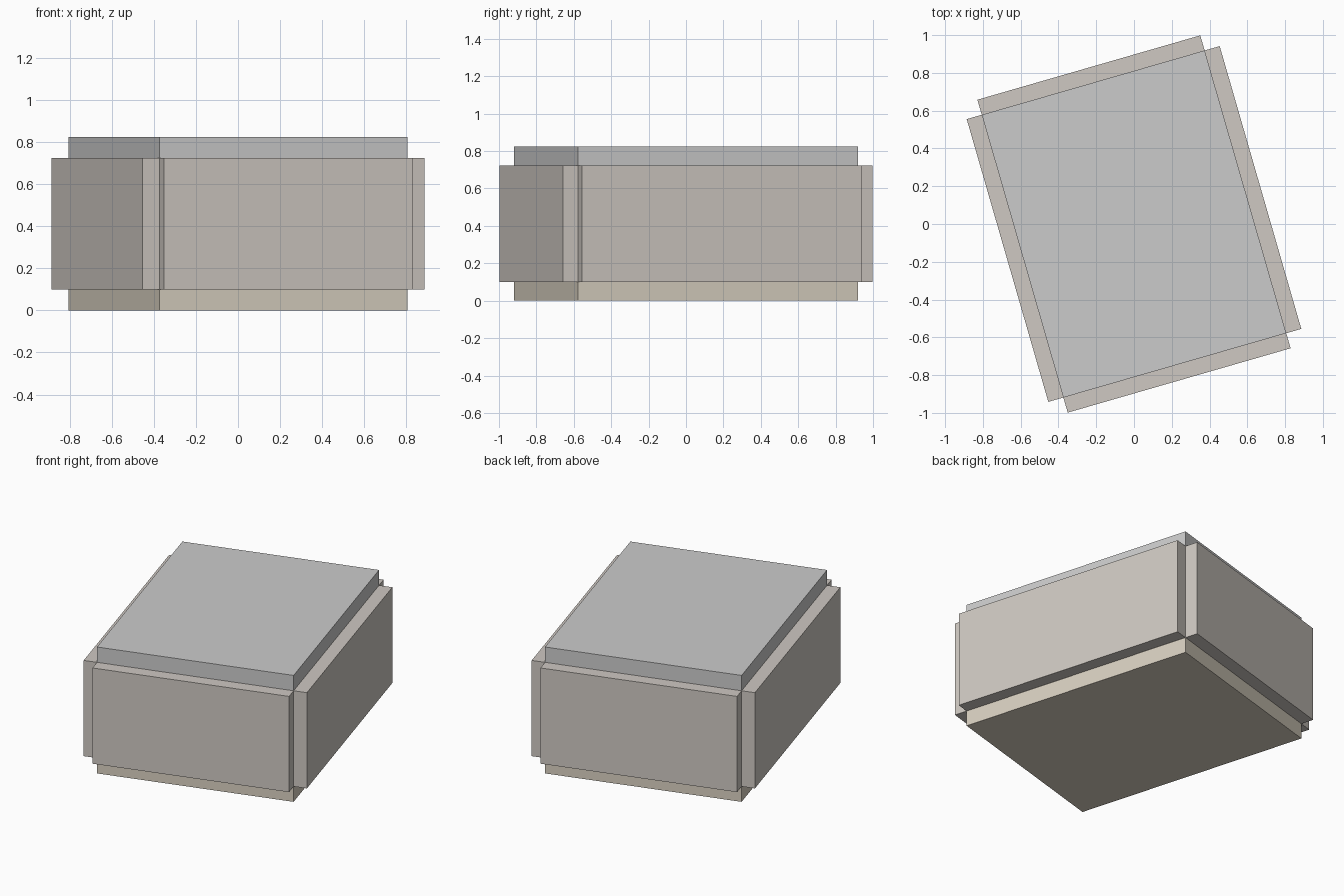
import bpy
from math import radians
from mathutils import Matrix

if "Cube" in bpy.data.objects:
    bpy.data.objects.remove(bpy.data.objects["Cube"])

HX, HY = 0.614, 0.779      # half size of the room inside
T = 0.083                  # wall thickness
Z0, Z1, TOP = 0.1, 0.724, 0.824
TURN = Matrix.Rotation(radians(16.1), 4, 'Z')


def material(name, rgb):
    m = bpy.data.materials.new(name)
    m.diffuse_color = (*rgb, 1)
    m.use_nodes = True
    m.node_tree.nodes["Principled BSDF"].inputs["Base Color"].default_value = m.diffuse_color
    return m


def slab(name, centre, size, mat):
    bpy.ops.mesh.primitive_cube_add(size=1)
    ob = bpy.context.object
    ob.name = name
    # place the box in the room frame, then turn the whole room
    ob.data.transform(TURN @ Matrix.Translation(centre) @ Matrix.Diagonal((*size, 1)))
    ob.data.materials.append(mat)
    return ob


wall_mat = material("wall_paint", (0.62, 0.58, 0.54))
floor_mat = material("floor_tan", (0.69, 0.63, 0.53))
ceiling_mat = material("ceiling_white", (0.8, 0.8, 0.78))

# floor and ceiling
slab("floor", (0, 0, Z0 / 2), (2 * HX, 2 * HY, Z0), floor_mat)
slab("ceiling", (0, 0, (Z1 + TOP) / 2), (2 * HX, 2 * HY, TOP - Z1), ceiling_mat)

# four walls around the hollow room, leaving the outer corners open
zc, h = (Z0 + Z1) / 2, Z1 - Z0
for s, side, end in ((-1, "left", "front"), (1, "right", "back")):
    slab(side + "_wall", (s * (HX + T / 2), 0, zc), (T, 2 * HY, h), wall_mat)
    slab(end + "_wall", (0, s * (HY + T / 2), zc), (2 * HX, T, h), wall_mat)
